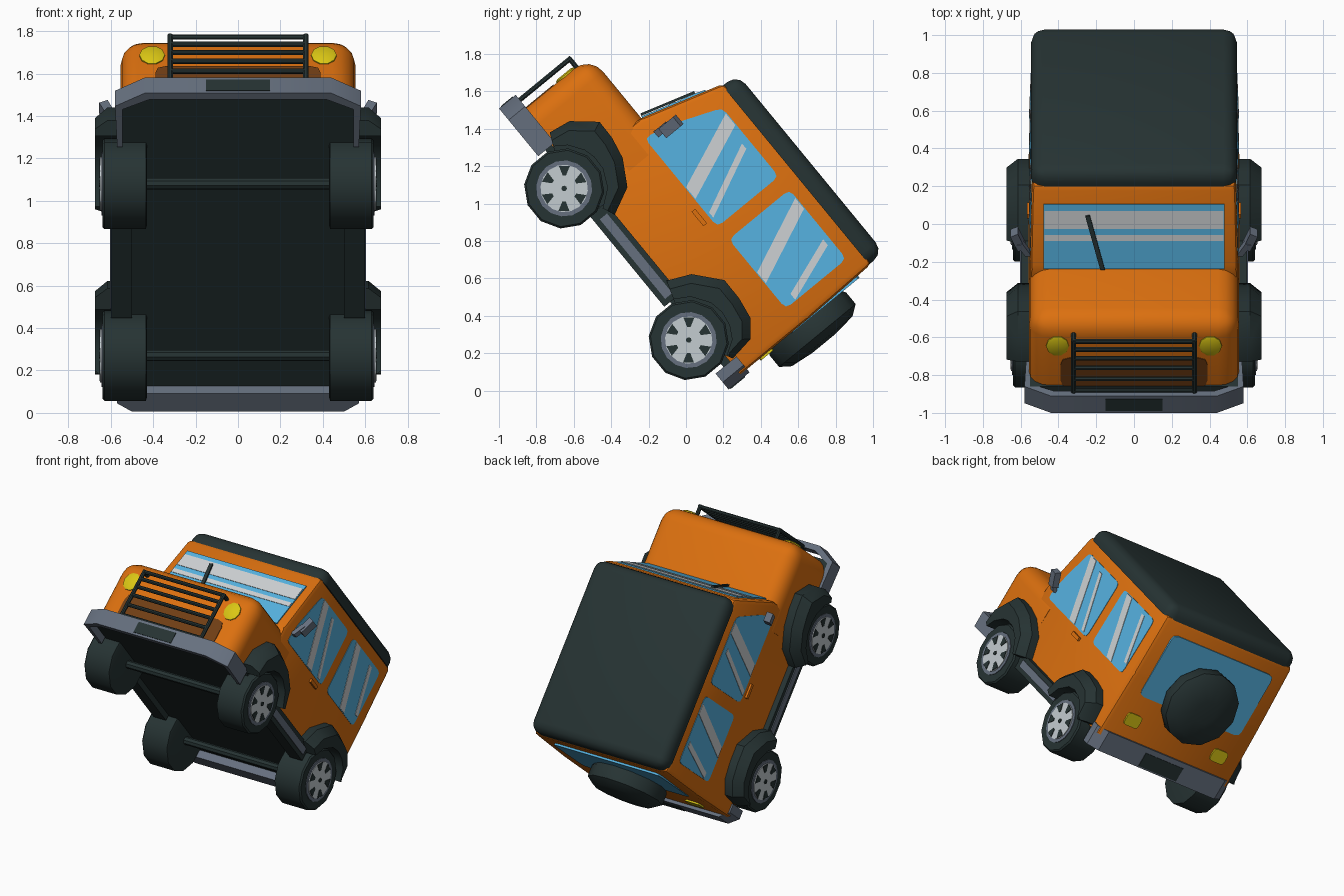
import bpy, bmesh, math
from mathutils import Vector

if "Cube" in bpy.data.objects:
    bpy.data.objects.remove(bpy.data.objects["Cube"])

PITCH = math.radians(-50.6)   # the car is built level, then reared nose up


def material(name, r, g, b):
    m = bpy.data.materials.new(name)
    lin = [((c / 255 + 0.055) / 1.055) ** 2.4 for c in (r, g, b)]
    m.diffuse_color = (*lin, 1)
    m.use_nodes = True
    m.node_tree.nodes["Principled BSDF"].inputs["Base Color"].default_value = m.diffuse_color
    return m


ORANGE = material("orange_paint", 220, 112, 15)
DARK = material("dark_rubber", 38, 51, 51)
GRAY = material("bumper_gray", 102, 112, 127)
GLASS = material("blue_glass", 86, 178, 224)
SHINE = material("glass_shine", 205, 209, 211)
SILVER = material("silver_rim", 196, 204, 208)
YELLOW = material("yellow_lamp", 218, 198, 20)
BROWN = material("brown_grille", 112, 62, 20)


def finish(name, bm, mat):
    bmesh.ops.recalc_face_normals(bm, faces=bm.faces)
    me = bpy.data.meshes.new(name)
    bm.to_mesh(me)
    bm.free()
    me.materials.append(mat)
    ob = bpy.data.objects.new(name, me)
    bpy.context.collection.objects.link(ob)
    ob.rotation_euler = (PITCH, 0, 0)
    return ob


def prism(name, pts, fn, h0, h1, mat, bevel=0, seg=2, where=lambda c: True):
    """Polygon pts extruded from h0 to h1, placed by fn(a, b, h)."""
    bm = bmesh.new()
    lo = [bm.verts.new(fn(a, b, h0)) for a, b in pts]
    hi = [bm.verts.new(fn(a, b, h1)) for a, b in pts]
    bm.faces.new(lo)
    bm.faces.new(hi)
    for i in range(len(pts)):
        j = (i + 1) % len(pts)
        bm.faces.new((lo[i], lo[j], hi[j], hi[i]))
    if bevel:
        bmesh.ops.recalc_face_normals(bm, faces=bm.faces)
        es = [e for e in bm.edges if where((e.verts[0].co + e.verts[1].co) / 2)]
        bmesh.ops.bevel(bm, geom=es, offset=bevel, segments=seg, profile=0.5, affect='EDGES')
    return finish(name, bm, mat)


def lathe(name, profile, fn, n, mat, phase=0.0):
    """(radius, height) profile turned in n steps, placed by fn(a, b, h)."""
    bm = bmesh.new()
    rings = []
    for r, h in profile:
        rings.append([bm.verts.new(fn(r * math.cos(t), r * math.sin(t), h))
                      for t in (phase + 2 * math.pi * k / n for k in range(n))])
    for p, q in zip(rings, rings[1:]):
        for k in range(n):
            bm.faces.new((p[k], p[(k + 1) % n], q[(k + 1) % n], q[k]))
    bm.faces.new(rings[0])
    bm.faces.new(rings[-1])
    return finish(name, bm, mat)


def bar(name, p, q, r, mat, n=8):
    p, q = Vector(p), Vector(q)
    rot = (q - p).to_track_quat('Z', 'Y')
    place = lambda a, b, h: p + rot @ Vector((a, b, h))
    return lathe(name, [(r, 0), (r, (q - p).length)], place, n, mat, math.pi / n)


def rounded(pts, r):
    out = []
    for i, p in enumerate(pts):
        p = Vector(p)
        a = p + (Vector(pts[i - 1]) - p).normalized() * r
        b = p + (Vector(pts[(i + 1) % len(pts)]) - p).normalized() * r
        out += [a[:], ((a + b) / 4 + p / 2)[:], b[:]]
    return out


def rect(a0, a1, b0, b1):
    return [(a0, b0), (a1, b0), (a1, b1), (a0, b1)]


def side(w):                  # half width of the cabin at height w
    return 0.56 - 0.02 * (w - 0.28) / 0.92


plan = lambda x, u, h: (x, u, h)
across = lambda u, w, h: (h, u, w)
rear = lambda x, w, h: (x, 0.118 + h, w)
front = lambda x, w, h: (x, -1.71 - h, w)
screen = lambda x, t, h: (x, -1.28 + 0.288 * t - 0.957 * h, 0.735 + 0.957 * t + 0.288 * h)

# Body shell
prism("hood", rect(-1.71, -1.1, 0.28, 0.74), across, -0.555, 0.555, ORANGE, 0.11, 4,
      lambda c: c.z > 0.35 and c.y < -1.2)
prism("cabin", [(-1.28, 0.28), (-1.28, 0.735), (-1.14, 1.2), (0.105, 1.2), (0.118, 0.75), (0.118, 0.28)],
      lambda u, w, h: (h * side(w), u, w), -1, 1, ORANGE, 0.03, 2, lambda c: c.z > 0.3)
prism("roof", rect(-1.135, 0.1, 1.185, 1.287), across, -0.545, 0.545, DARK, 0.07, 3,
      lambda c: c.z > 1.2)
prism("underbody", rect(-1.72, 0.1, 0.235, 0.3), across, -0.55, 0.55, DARK)

# Windshield, shine bands and wiper
prism("windshield", rect(-0.48, 0.48, 0.01, 0.379), screen, -0.01, 0.008, GLASS)
for t0, t1 in ((0.242, 0.344), (0.171, 0.206)):
    prism("windshield_shine", rect(-0.475, 0.475, t0, t1), screen, 0.004, 0.011, SHINE)
prism("wiper", [(-0.258, 0.318), (-0.178, 0.01), (-0.154, 0.01), (-0.234, 0.322)],
      screen, 0.011, 0.024, DARK)

# Side windows, handles, mirrors and running boards
windows = [[(-1.185, 0.685), (-0.57, 0.685), (-0.57, 1.11), (-1.045, 1.11), (-1.155, 0.83)],
           rect(-0.48, 0.0, 0.69, 1.11)]
shines = [(-0.97, 1.105, -0.80, 0.69, 0.04), (-0.813, 1.07, -0.64, 0.70, 0.018),
          (-0.388, 1.105, -0.21, 0.695, 0.037), (-0.14, 1.08, -0.025, 0.76, 0.02)]
for s in (-1, 1):
    wall = lambda u, w, h, s=s: (s * (side(w) + h), u, w)
    for pts in windows:
        prism("side_window", rounded(pts, 0.035), wall, -0.01, 0.003, GLASS)
    for u0, w0, u1, w1, k in shines:
        prism("side_shine", [(u0 - k, w0), (u0 + k, w0), (u1 + k, w1), (u1 - k, w1)],
              wall, 0, 0.006, SHINE)
    prism("door_handle", rect(-0.72, -0.62, 0.63, 0.655), wall, -0.01, 0.015, ORANGE)
    prism("mirror_arm", [(0.54, 0.745), (0.575, 0.745), (0.62, 0.82), (0.59, 0.83)],
          lambda x, w, h, s=s: (s * x, h, w), -1.18, -1.14, GRAY)
    prism("mirror", [(0.575, 0.79), (0.615, 0.775), (0.655, 0.875), (0.615, 0.895)],
          lambda x, w, h, s=s: (s * x, h, w), -1.175, -1.11, GRAY)
    deck = lambda u, w, h, s=s: (s * h, u, w)
    prism("running_board", rect(-1.05, -0.42, 0.195, 0.305), deck, 0.5, 0.598, DARK)
    prism("running_board_trim", rect(-1.0, -0.45, 0.225, 0.275), deck, 0.59, 0.604, GRAY)

# Rear window, tail lamps and spare wheel
prism("rear_window", rounded(rect(-0.43, 0.43, 0.63, 1.1), 0.04), rear, -0.03, 0.004, GLASS)
for s in (-1, 1):
    prism("tail_lamp", rounded(rect(s * 0.37 - 0.06, s * 0.37 + 0.06, 0.41, 0.5), 0.025),
          rear, -0.01, 0.012, YELLOW)
lathe("spare_wheel", [(0.24, -0.02), (0.265, 0.02), (0.265, 0.1), (0.21, 0.14), (0.08, 0.155)],
      lambda a, b, h: rear(a, 0.73 + b, h), 12, DARK)

# Grille panel, headlamps and front guard
prism("grille_panel", rounded(rect(-0.39, 0.39, 0.29, 0.49), 0.05), front, -0.01, 0.005, BROWN)
for s in (-1, 1):
    lathe("headlamp", [(0.06, -0.05), (0.06, 0.006), (0.045, 0.013)],
          lambda a, b, h, s=s: front(s * 0.405 + a, 0.572 + b * 1.1, h), 10, YELLOW)
    bar("guard_post", (s * 0.32, -1.765, 0.27), (s * 0.32, -1.765, 0.655), 0.014, DARK)
    bar("guard_hook", (s * 0.32, -1.765, 0.645), (s * 0.32, -1.685, 0.645), 0.014, DARK)
for w in (0.645, 0.59, 0.53, 0.465, 0.39, 0.31):
    bar("guard_bar", (-0.325, -1.765, w), (0.325, -1.765, w), 0.013, DARK)

# Bumpers and number plates
half = [(0.44, -1.8), (0.58, -1.72), (0.57, -1.47), (0.545, -1.47), (0.545, -1.70), (0.42, -1.76)]
prism("front_bumper", half + [(-x, u) for x, u in reversed(half)], plan, 0.185, 0.3, GRAY)
half = [(0.57, 0.03), (0.57, 0.09), (0.5, 0.14)]
prism("rear_bumper", half + [(-x, u) for x, u in reversed(half)], plan, 0.18, 0.325, GRAY)
prism("front_plate", rect(-0.15, 0.15, 0.2, 0.28), front, 0.08, 0.094, DARK)
prism("rear_plate", rect(-0.16, 0.16, 0.19, 0.29), rear, 0.01, 0.027, DARK)

# Wheels, axles and flared fenders; fender outlines are relative to the hub
HUB = 0.183
flares = {
    -1.249: [(-.28, .13), (-.26, .25), (-.155, .372), (-.047, .37), (.073, .345), (.21, .265), (.28, .12)],
    -0.2: [(-.32, .11), (-.263, .235), (-.126, .351), (0, .35), (.119, .33), (.206, .258), (.226, .12)]}
for uc, outline in flares.items():
    bar("axle", (-0.45, uc, HUB), (0.45, uc, HUB), 0.028, DARK)
    for s in (-1, 1):
        hub = lambda a, b, h, s=s, uc=uc: (s * h, uc + a, HUB + b)
        lathe("tire", [(0.2, 0.43), (0.215, 0.435), (0.215, 0.63), (0.205, 0.64)], hub, 12, DARK,
              math.pi / 12)
        lathe("rim_ring", [(0.15, 0.6), (0.15, 0.645)], hub, 16, GRAY)
        lathe("rim_disc", [(0.127, 0.6), (0.127, 0.65)], hub, 16, SILVER)
        lathe("hub_cap", [(0.015, 0.6), (0.015, 0.656)], hub, 8, DARK)
        for k in range(6):
            t = k * math.pi / 3 + 0.35
            slot = [(r * math.cos(t + d), r * math.sin(t + d))
                    for r, d in ((0.07, -0.13), (0.124, -0.24), (0.124, 0.24), (0.07, 0.13))]
            prism("rim_slot", slot, hub, 0.62, 0.654, DARK)
        # fender cross-section swept along the arch
        bm = bmesh.new()
        rows = []
        for p in outline:
            p = Vector(p)
            d = p.normalized()
            sect = [(p, 0.5), (p, 0.615), (p * 0.86, 0.675), (d * 0.232, 0.675),
                    (d * 0.232, 0.57), (d * 0.15, 0.57), (d * 0.15, 0.5)]
            rows.append([bm.verts.new(hub(q.x, q.y, x)) for q, x in sect])
        for p, q in zip(rows, rows[1:]):
            for k in range(7):
                bm.faces.new((p[k], p[(k + 1) % 7], q[(k + 1) % 7], q[k]))
        bm.faces.new(rows[0])
        bm.faces.new(rows[-1])
        finish("fender", bm, DARK)

# Soft shading with crisp edges
bpy.ops.object.select_all(action='SELECT')
bpy.context.view_layer.objects.active = bpy.context.selected_objects[0]
bpy.ops.object.shade_smooth_by_angle(angle=math.radians(35))
